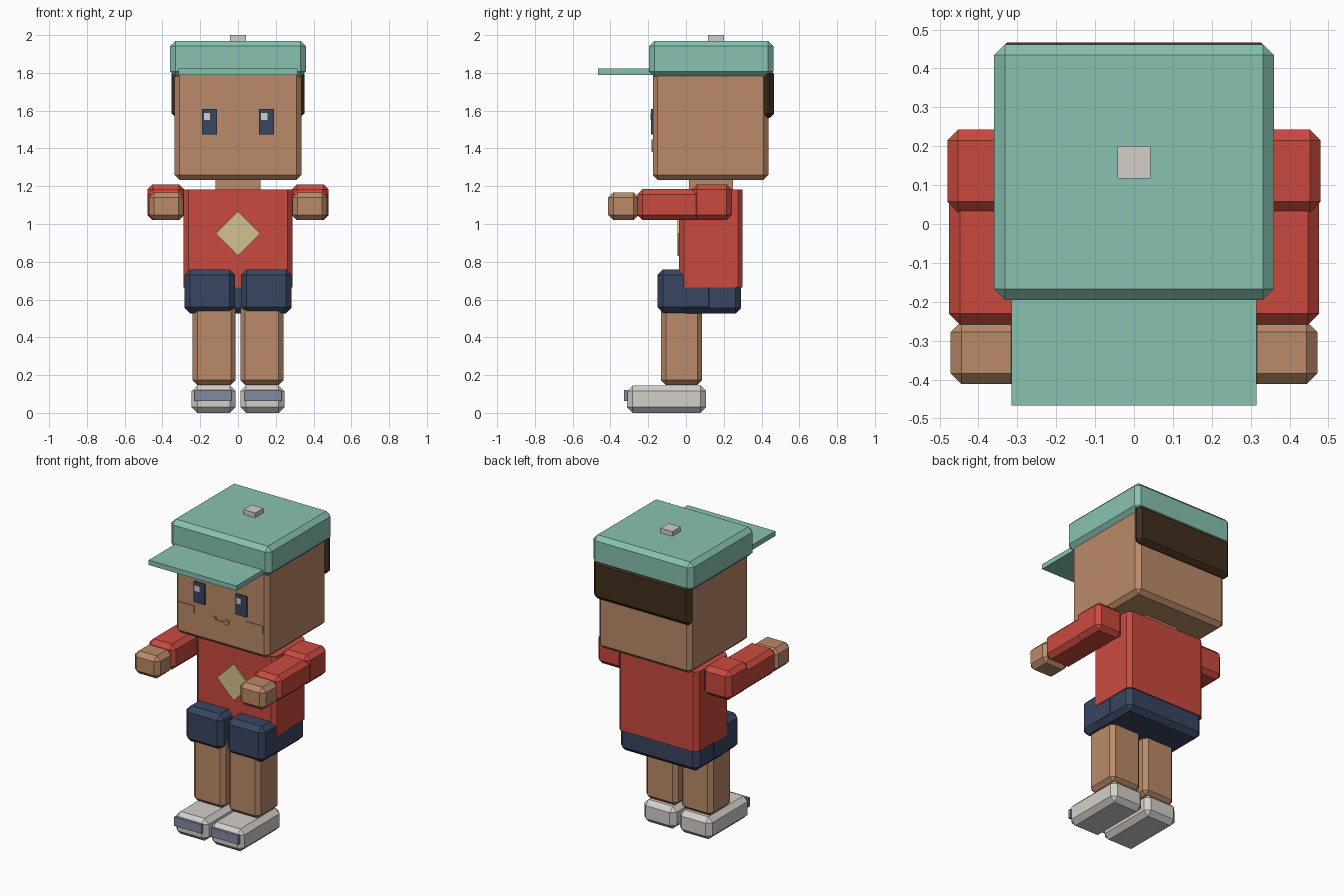
import bpy, bmesh, math

if "Cube" in bpy.data.objects:
    bpy.data.objects.remove(bpy.data.objects["Cube"])


def material(name, r, g, b):
    lin = [((c / 255 + 0.055) / 1.055) ** 2.4 for c in (r, g, b)]
    m = bpy.data.materials.new(name)
    m.diffuse_color = (*lin, 1)
    m.use_nodes = True
    m.node_tree.nodes["Principled BSDF"].inputs["Base Color"].default_value = m.diffuse_color
    return m


SKIN = material("warm skin", 186, 138, 105)
RED = material("red cloth", 202, 74, 62)
TEAL = material("teal cloth", 136, 194, 178)
NAVY = material("navy cloth", 56, 69, 97)
HAIR = material("dark brown", 66, 45, 28)
WHITE = material("off white", 212, 207, 202)
TAN = material("tan emblem", 212, 194, 142)
SLATE = material("slate blue", 130, 138, 160)


def box(name, mat, x, y, z, bevel=0.0, vertical_only=False, turn=0.0):
    """Chamfered box from (min, max) ranges; turn spins it about the y axis."""
    size = [b - a for a, b in (x, y, z)]
    bm = bmesh.new()
    bmesh.ops.create_cube(bm, size=1)
    bmesh.ops.scale(bm, vec=size, verts=bm.verts)
    if bevel:
        edges = [e for e in bm.edges if not vertical_only
                 or abs(e.verts[0].co.z - e.verts[1].co.z) > 1e-4]
        bmesh.ops.bevel(bm, geom=edges, offset=bevel, segments=1,
                        affect='EDGES', clamp_overlap=True)
    me = bpy.data.meshes.new(name)
    bm.to_mesh(me)
    bm.free()
    me.materials.append(mat)
    ob = bpy.data.objects.new(name, me)
    ob.location = [(a + b) / 2 for a, b in (x, y, z)]
    ob.rotation_euler.y = turn
    bpy.context.collection.objects.link(ob)
    return ob


def pair(name, mat, x, y, z, bevel=0.0):
    """Same box on both sides of x = 0."""
    box(name + "_left", mat, x, y, z, bevel)
    box(name + "_right", mat, (-x[1], -x[0]), y, z, bevel)


# Cap
box("cap", TEAL, (-.36, .36), (-.195, .462), (1.78, 1.97), .028)
box("cap_brim", TEAL, (-.315, .315), (-.467, -.15), (1.79, 1.822))
box("cap_button", WHITE, (-.042, .042), (.117, .2), (1.95, 2.0))

# Head, hair and neck
box("head", SKIN, (-.335, .335), (-.176, .436), (1.233, 1.86), .026)
box("hair", HAIR, (-.352, .352), (.408, .467), (1.56, 1.82), .026)
box("neck", SKIN, (-.12, .12), (.015, .25), (1.15, 1.26))

# Face details as thin plates
pair("eye", NAVY, (.112, .19), (-.184, -.175), (1.475, 1.61))
for side, x in (("right", -.181), ("left", .121)):
    box("eye_glint_" + side, WHITE, (x, x + .034), (-.188, -.183), (1.551, 1.588))
pair("cheek", SKIN, (.19, .302), (-.182, -.175), (1.4, 1.447))
box("mouth", SKIN, (-.04, .04), (-.182, -.175), (1.38, 1.4))
pair("mouth_corner", SKIN, (.033, .058), (-.182, -.175), (1.393, 1.417))

# Torso and diamond emblem
box("torso", RED, (-.288, .288), (-.036, .3), (.665, 1.183), .026, True)
box("emblem", TAN, (-.084, .084), (-.046, -.037), (.866, 1.034),
    turn=math.pi / 4)

# Arms reaching forward
pair("shoulder", RED, (.284, .48), (.03, .243), (1.02, 1.21), .028)
pair("sleeve", RED, (.286, .476), (-.258, .1), (1.02, 1.185), .028)
pair("hand", SKIN, (.288, .472), (-.412, -.25), (1.02, 1.167), .028)

# Shorts
box("shorts_seat", NAVY, (-.283, .283), (-.03, .292), (.526, .73), .03)
pair("shorts_leg", NAVY, (.015, .284), (-.152, .15), (.53, .76), .03)

# Legs and shoes
pair("leg", SKIN, (.013, .24), (-.132, .086), (.148, .6), .025)
pair("shoe", WHITE, (.012, .245), (-.313, .107), (0, .145), .03)
pair("toe_cap", SLATE, (.034, .23), (-.327, -.31), (.063, .122))
